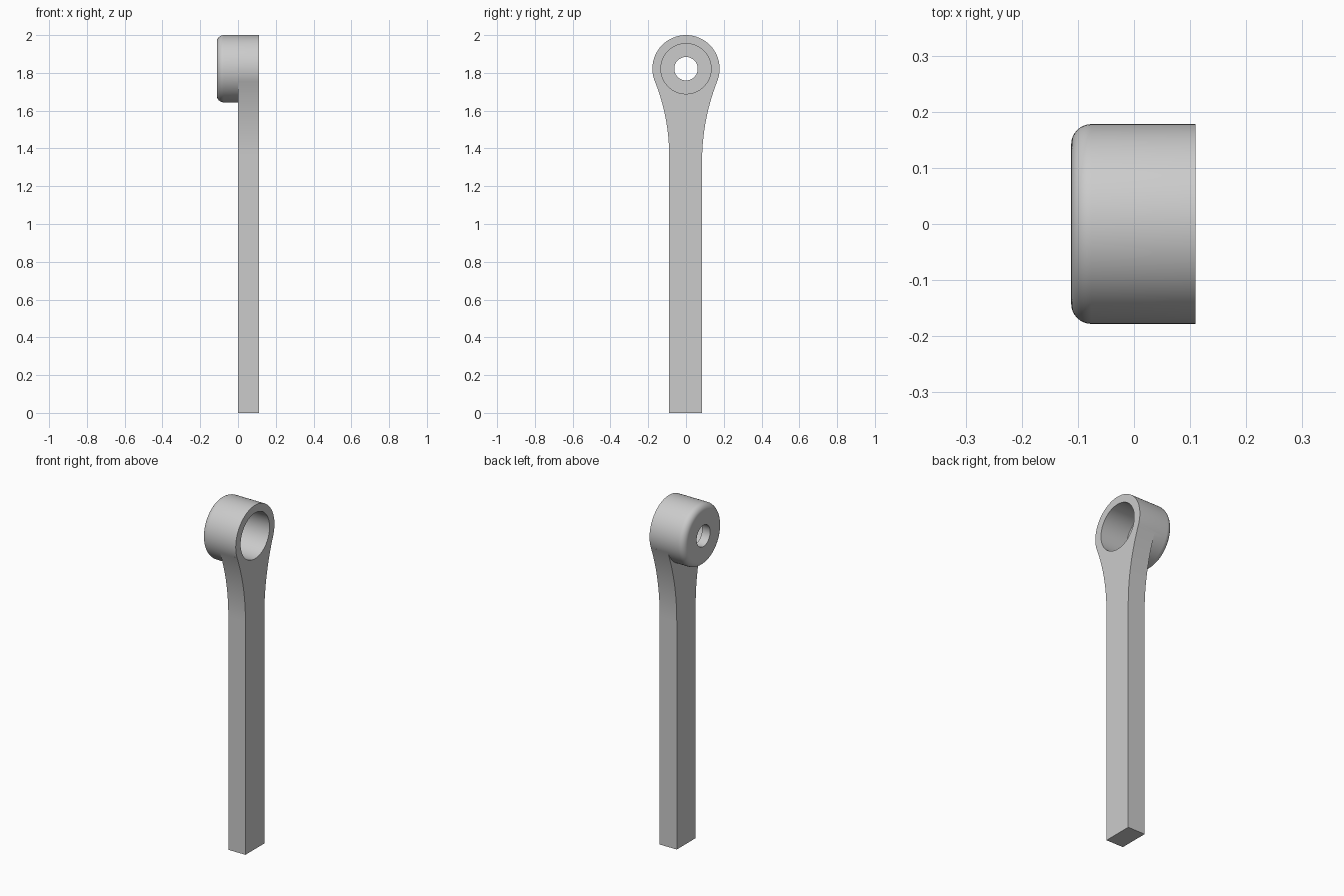
import bpy, bmesh
from math import sin, cos, pi, sqrt, atan2, radians

if "Cube" in bpy.data.objects:
    bpy.data.objects.remove(bpy.data.objects["Cube"])

HEAD_Z, HEAD_R = 1.822, 0.178
X_MIN, X_MAX = -0.112, 0.11


def loft(name, rings):
    """Solid from matching closed rings of points, with flat end caps."""
    bm = bmesh.new()
    loops = [[bm.verts.new(p) for p in ring] for ring in rings]
    n = len(loops[0])
    for a, b in zip(loops, loops[1:]):
        for i in range(n):
            j = (i + 1) % n
            bm.faces.new((a[i], a[j], b[j], b[i]))
    bm.faces.new(loops[0])
    bm.faces.new(loops[-1])
    bmesh.ops.recalc_face_normals(bm, faces=bm.faces[:])
    mesh = bpy.data.meshes.new(name)
    bm.to_mesh(mesh)
    bm.free()
    obj = bpy.data.objects.new(name, mesh)
    bpy.context.collection.objects.link(obj)
    return obj


def turned(name, profile, n=96):
    """Turned solid about the head axis from (x, radius) pairs."""
    return loft(name, [[(x, r * cos(2 * pi * i / n), HEAD_Z + r * sin(2 * pi * i / n))
                        for i in range(n)] for x, r in profile])


def flank(w, z0, steps=20):
    """Side of the arm: straight, then an arc tangent to the head."""
    d = HEAD_Z - z0
    R = (w * w + d * d - HEAD_R ** 2) / (2 * (HEAD_R - w))
    end = atan2(d, w + R)
    arc = [(w + R - R * cos(end * i / steps), z0 + R * sin(end * i / steps))
           for i in range(steps + 1)]
    return [(w, 0)] + arc


def boolean(target, other, operation):
    mod = target.modifiers.new(other.name, 'BOOLEAN')
    mod.object, mod.operation, mod.solver = other, operation, 'EXACT'
    bpy.context.view_layer.objects.active = target
    bpy.ops.object.modifier_apply(modifier=mod.name)
    bpy.data.objects.remove(other)


# Arm with flared top, running into the head
outline = flank(0.085, 1.33) + [(0, HEAD_Z)]
outline += [(-y, z) for y, z in reversed(flank(0.089, 1.36))]
lever = loft("lever_arm", [[(x, y, z) for y, z in outline] for x in (0, 0.13)])

# Round head with a rounded rear rim
f = 0.036
rim = [(X_MIN + f * (1 - sin(a)), HEAD_R - f * (1 - cos(a)))
       for a in (pi / 2 * (1 - i / 8) for i in range(9))]
boolean(lever, turned("head", rim + [(0.15, HEAD_R)]), 'UNION')

# Trim the face flat, then counterbore and drill through
boolean(lever, loft("face_trim", [[(x, -1, -1), (x, 1, -1), (x, 1, 3), (x, -1, 3)]
                                  for x in (X_MAX, 0.5)]), 'DIFFERENCE')
boolean(lever, turned("counterbore", [(-0.06, 0.133), (0.2, 0.133)]), 'DIFFERENCE')
boolean(lever, turned("through_hole", [(-0.2, 0.062), (0.2, 0.062)]), 'DIFFERENCE')

lever.select_set(True)
bpy.context.view_layer.objects.active = lever
bpy.ops.object.shade_smooth_by_angle(angle=radians(30))
